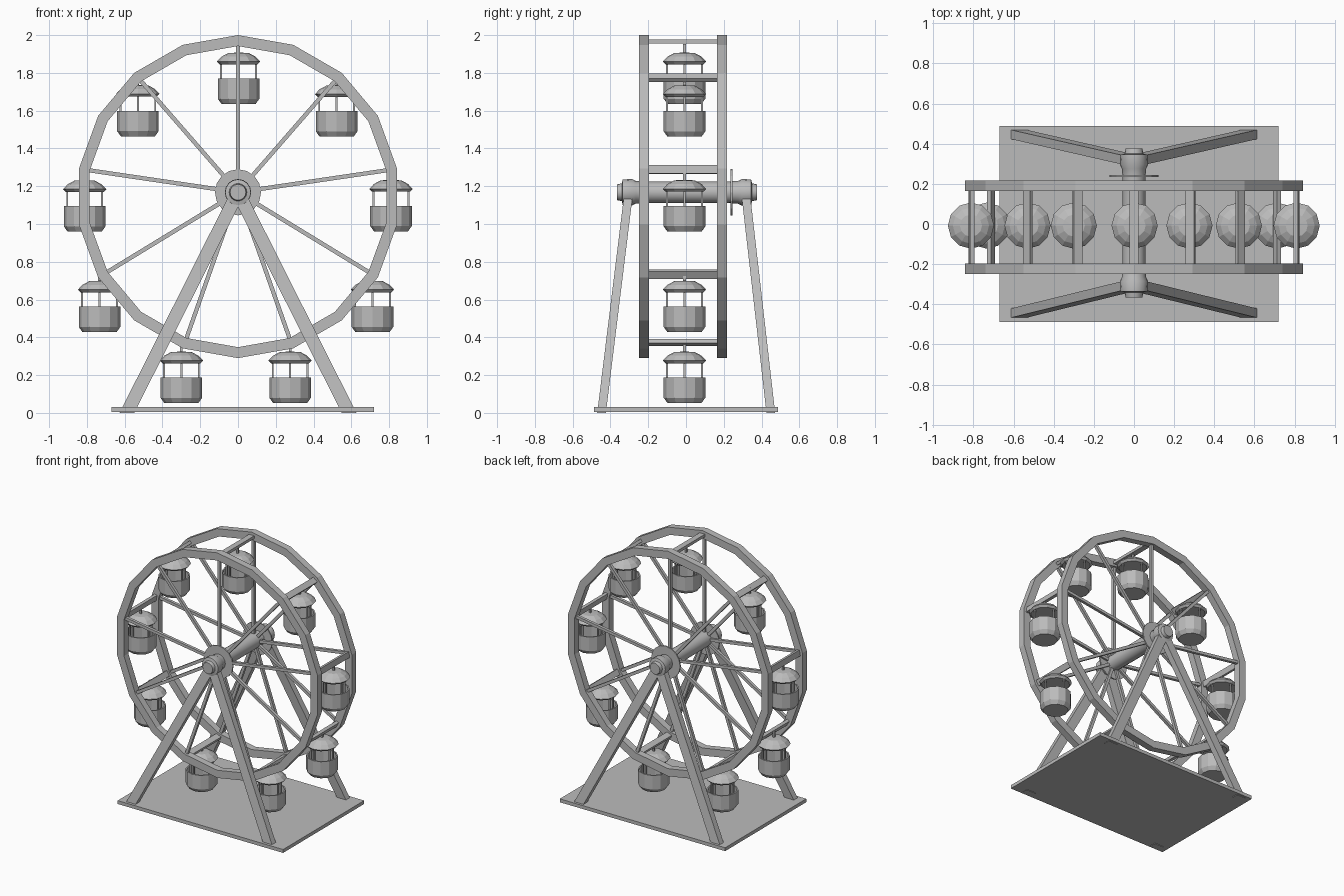
import bpy, bmesh, math
from mathutils import Vector, Matrix

if "Cube" in bpy.data.objects:
    bpy.data.objects.remove(bpy.data.objects["Cube"])

grey = bpy.data.materials.new("plain_grey")
grey.diffuse_color = (0.5, 0.5, 0.5, 1)
grey.use_nodes = True
grey.node_tree.nodes["Principled BSDF"].inputs["Base Color"].default_value = grey.diffuse_color


def finish(name, bm):
    bmesh.ops.remove_doubles(bm, verts=bm.verts, dist=1e-6)
    bmesh.ops.recalc_face_normals(bm, faces=bm.faces)
    me = bpy.data.meshes.new(name)
    bm.to_mesh(me)
    bm.free()
    me.materials.append(grey)
    ob = bpy.data.objects.new(name, me)
    bpy.context.collection.objects.link(ob)
    return ob


def add_lathe(bm, profile, sides, matrix, closed=False):
    """Spin (radius, height) points round local z."""
    rings = []
    for r, h in profile:
        if r == 0:
            rings.append([bm.verts.new(matrix @ Vector((0, 0, h)))] * sides)
        else:
            angles = [math.tau * i / sides for i in range(sides)]
            rings.append([bm.verts.new(matrix @ Vector((r * math.cos(a), r * math.sin(a), h)))
                          for a in angles])
    pairs = list(zip(rings, rings[1:]))
    if closed:
        pairs.append((rings[-1], rings[0]))
    for lo, hi in pairs:
        for i in range(sides):
            j = (i + 1) % sides
            corners = list(dict.fromkeys((lo[i], lo[j], hi[j], hi[i])))
            if len(corners) > 2:
                bm.faces.new(corners)


def add_bar(bm, a, b, u, v):
    """Prism from a to b; u and v are the half-width vectors of its ends."""
    a, b, u, v = map(Vector, (a, b, u, v))
    ends = [[bm.verts.new(p + s * u + t * v) for s, t in ((-1, -1), (1, -1), (1, 1), (-1, 1))]
            for p in (a, b)]
    bm.faces.new(ends[0])
    bm.faces.new(ends[1])
    for i in range(4):
        j = (i + 1) % 4
        bm.faces.new((ends[0][i], ends[0][j], ends[1][j], ends[1][i]))


RIM_Z, HUB_Z = 1.145, 1.168
RIM_Y = (-0.222, 0.19)
ANGLES = [math.radians(90 + 40 * k) for k in range(9)]

# Base plate
bm = bmesh.new()
add_bar(bm, (0.025, 0, 0.004), (0.025, 0, 0.03), (0.695, 0, 0), (0, 0.487, 0))
finish("base_plate", bm)

# Two A-frame supports
for name, foot_y, top_y in (("front_legs", -0.447, -0.303), ("back_legs", 0.449, 0.315)):
    bm = bmesh.new()
    for side in (-1, 1):
        add_bar(bm, (side * 0.588, foot_y, 0), (0, top_y, HUB_Z), (0.039, 0, 0), (0, 0.023, 0))
    finish(name, bm)

# Axle with bearing knobs at both ends (local z points along y)
along_y = Matrix.Translation((0, 0.005, HUB_Z)) @ Matrix.Rotation(-math.pi / 2, 4, 'X')
half = [(0, 0.37), (0.042, 0.37), (0.047, 0.345), (0.068, 0.34), (0.07, 0.29),
        (0.06, 0.27), (0.057, 0.22)]
bm = bmesh.new()
add_lathe(bm, half + [(r, -h) for r, h in reversed(half)], 16, along_y)
axle = finish("axle", bm)

# Hub discs
for name, y in (("front_hub_disc", -0.235), ("back_hub_disc", 0.235)):
    bm = bmesh.new()
    add_lathe(bm, [(0, y - 0.005), (0.122, y - 0.005), (0.122, y + 0.005), (0, y + 0.005)],
              16, along_y)
    finish(name, bm)

# Wheel rims: 18-sided rings with a corner at the top
for name, y in zip(("front_rim", "back_rim"), RIM_Y):
    m = (Matrix.Translation((0, y, RIM_Z)) @ Matrix.Rotation(-math.pi / 2, 4, 'X')
         @ Matrix.Rotation(math.pi / 2, 4, 'Z'))
    bm = bmesh.new()
    add_lathe(bm, [(0.855, -0.026), (0.855, 0.026), (0.797, 0.026), (0.797, -0.026)],
              18, m, closed=True)
    finish(name, bm)

# Spokes
for name, y in zip(("front_spokes", "back_spokes"), RIM_Y):
    bm = bmesh.new()
    for a in ANGLES:
        start = Vector((0, y, HUB_Z))
        end = Vector((0.81 * math.cos(a), y, RIM_Z + 0.81 * math.sin(a)))
        d = (end - start).normalized()
        add_bar(bm, start, end, Vector((-d.z, 0, d.x)) * 0.011, (0, 0.011, 0))
    finish(name, bm)

# Crossbars between the rims
bm = bmesh.new()
for a in ANGLES:
    c, s = math.cos(a), math.sin(a)
    x, z = 0.822 * c, RIM_Z + 0.822 * s
    add_bar(bm, (x, RIM_Y[0], z), (x, RIM_Y[1], z),
            (0.011 * c, 0, 0.011 * s), (-0.022 * s, 0, 0.022 * c))
finish("crossbars", bm)

# Cabins: each hangs upright below its crossbar; (x, roof top height)
CABINS = [(0.003, 1.908), (-0.53, 1.737), (-0.812, 1.232), (-0.733, 0.70), (-0.30, 0.325),
          (0.276, 0.325), (0.712, 0.70), (0.81, 1.234), (0.522, 1.735)]
ROOF = [(0, 0), (0.055, -0.003), (0.09, -0.022), (0.115, -0.048), (0.1, -0.063), (0, -0.063)]
TUB = [(0, -0.273), (0.09, -0.273), (0.11, -0.245), (0.11, -0.138), (0.1, -0.138),
       (0.1, -0.235), (0, -0.235)]
for i, (x, top) in enumerate(CABINS):
    m = Matrix.Translation((x, -0.008, top))
    bm = bmesh.new()
    add_lathe(bm, ROOF, 12, m)
    finish(f"cabin_roof_{i + 1}", bm)
    bm = bmesh.new()
    add_lathe(bm, TUB, 12, m)
    finish(f"cabin_tub_{i + 1}", bm)
    # Four corner posts and a hanger rod
    bm = bmesh.new()
    for px, py in ((0.092, 0), (-0.092, 0), (0, 0.092), (0, -0.092)):
        add_bar(bm, m @ Vector((px, py, -0.235)), m @ Vector((px, py, -0.05)),
                (0.005, 0, 0), (0, 0.005, 0))
    add_bar(bm, m @ Vector((0, 0, -0.03)), m @ Vector((0, 0, 0.045)),
            (0.007, 0, 0), (0, 0.007, 0))
    finish(f"cabin_posts_{i + 1}", bm)

# Smooth the round axle only, keeping its steps sharp
bpy.context.view_layer.objects.active = axle
axle.select_set(True)
bpy.ops.object.shade_smooth_by_angle(angle=math.radians(30))
